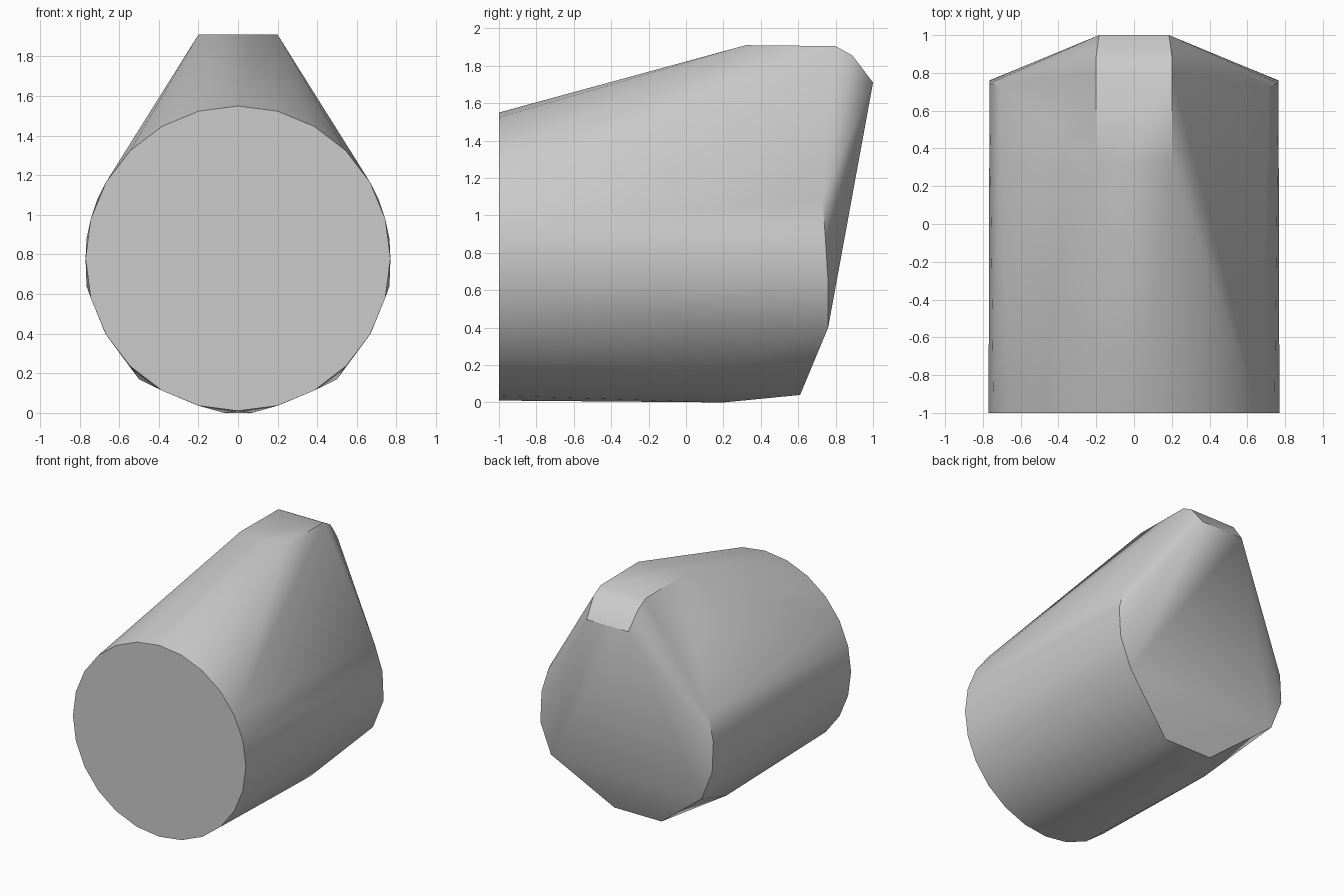
import bpy
import bmesh
from math import sin, cos, pi, radians

cube = bpy.data.objects.get("Cube")
if cube:
    bpy.data.objects.remove(cube, do_unlink=True)

# Material
grey = bpy.data.materials.new("light grey")
grey.use_nodes = True
colour = (0.6, 0.6, 0.6, 1)
grey.diffuse_color = colour
grey.node_tree.nodes["Principled BSDF"].inputs["Base Color"].default_value = colour

RADIUS, CENTRE_Z, SIDES = 0.77, 0.78, 24

# Round front end
points = [(RADIUS * sin(2 * pi * i / SIDES), -1, CENTRE_Z + RADIUS * cos(2 * pi * i / SIDES))
          for i in range(SIDES)]

# Raised ridge, slanted back and rounded belly, one half
half = [
    (0.20, 0.32, 1.91), (0.20, 0.80, 1.905), (0.20, 0.89, 1.855), (0.185, 1.0, 1.71),
    (0.71, 0.73, 1.08), (0.765, 0.745, 0.88), (0.765, 0.76, 0.64),
    (0.67, 0.76, 0.40), (0.21, 0.61, 0.04),
    (0.50, 0.20, 0.17), (0.07, 0.20, 0.0),
]
for x, y, z in half:
    points += [(x, y, z), (-x, y, z)]

# Wrap the points in one solid skin
bm = bmesh.new()
for p in points:
    bm.verts.new(p)
result = bmesh.ops.convex_hull(bm, input=bm.verts)
loose = [v for v in bm.verts if not v.link_faces]
bmesh.ops.delete(bm, geom=loose, context='VERTS')
bmesh.ops.dissolve_limit(bm, angle_limit=radians(0.5), verts=bm.verts, edges=bm.edges)
bmesh.ops.recalc_face_normals(bm, faces=bm.faces)

mesh = bpy.data.meshes.new("tapered_body")
bm.to_mesh(mesh)
bm.free()
mesh.materials.append(grey)
body = bpy.data.objects.new("tapered_body", mesh)
bpy.context.collection.objects.link(body)

# Smooth sides with crisp ends
bpy.ops.object.select_all(action='DESELECT')
body.select_set(True)
bpy.context.view_layer.objects.active = body
bpy.ops.object.shade_smooth_by_angle(angle=radians(30))
